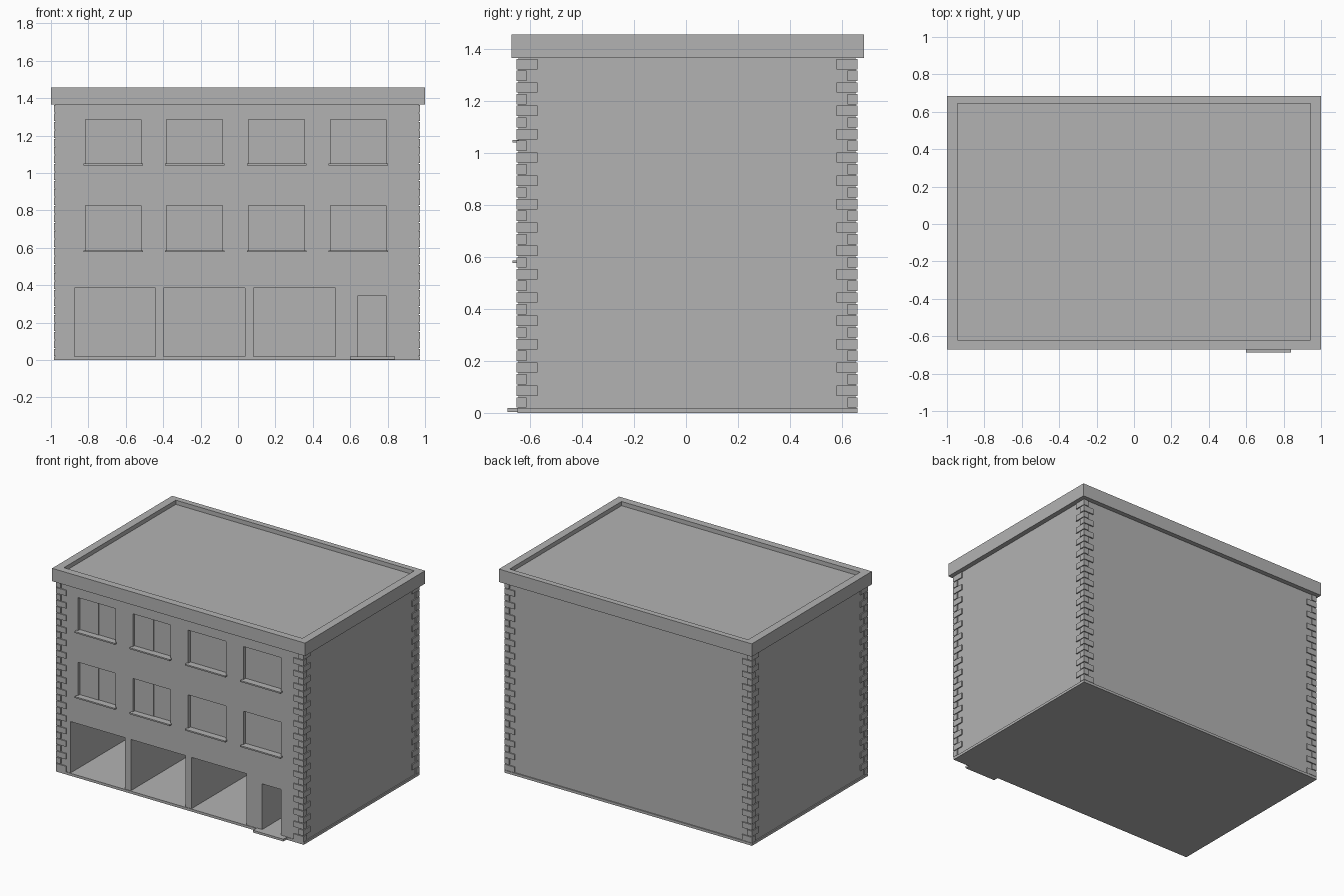
import bpy
import bmesh
from mathutils import Matrix, Vector

if "Cube" in bpy.data.objects:
    bpy.data.objects.remove(bpy.data.objects["Cube"], do_unlink=True)

stone = bpy.data.materials.new("grey_stone")
stone.use_nodes = True
stone.diffuse_color = (0.45, 0.45, 0.45, 1)
stone.node_tree.nodes["Principled BSDF"].inputs["Base Color"].default_value = stone.diffuse_color


def boxes(name, spans):
    """One object made of boxes, each given as (x0, x1, y0, y1, z0, z1)."""
    bm = bmesh.new()
    for x0, x1, y0, y1, z0, z1 in spans:
        centre = Vector((x0 + x1, y0 + y1, z0 + z1)) / 2
        size = Matrix.Diagonal((x1 - x0, y1 - y0, z1 - z0, 1))
        bmesh.ops.create_cube(bm, size=1, matrix=Matrix.Translation(centre) @ size)
    mesh = bpy.data.meshes.new(name)
    bm.to_mesh(mesh)
    bm.free()
    mesh.materials.append(stone)
    ob = bpy.data.objects.new(name, mesh)
    bpy.context.collection.objects.link(ob)
    return ob


def cut(ob, spans):
    """Carve boxes out of an object."""
    cutter = boxes("cutter", spans)
    cutter.hide_render = True
    mod = ob.modifiers.new("openings", "BOOLEAN")
    mod.operation = "DIFFERENCE"
    mod.solver = "EXACT"
    mod.object = cutter
    bpy.context.view_layer.objects.active = ob
    bpy.ops.object.modifier_apply(modifier=mod.name)
    bpy.data.objects.remove(cutter, do_unlink=True)


# Overall extents: corner stones stand slightly proud of the walls
LEFT, RIGHT, FRONT, BACK = -0.984, 0.974, -0.652, 0.66
PROUD = 0.008
FLOOR, EAVES = 0.018, 1.365
wall_front = FRONT + PROUD

# Openings
window_x = [(-0.815, -0.518), (-0.381, -0.083), (0.057, 0.355), (0.494, 0.791)]
window_z = [(0.585, 0.825), (1.05, 1.287)]
bays = [(-0.873, -0.442), (-0.397, 0.037), (0.083, 0.52)]
door = (0.641, 0.791)
recess = 0.025

windows = [(x0, x1, FRONT - 0.1, wall_front + recess, z0, z1)
           for x0, x1 in window_x for z0, z1 in window_z]
rooms = [(x0, x1, FRONT - 0.1, BACK - 0.06, FLOOR, 0.385) for x0, x1 in bays]
hall = (*door, FRONT - 0.1, BACK - 0.06, FLOOR, 0.345)

# Walls with deep ground floor bays and shallow window recesses
walls = boxes("walls", [(LEFT + PROUD, RIGHT - PROUD, wall_front, BACK - PROUD, 0.01, EAVES + 0.02)])
cut(walls, windows + rooms + [hall])

# Base slab and doorstep
boxes("base_slab", [(LEFT, RIGHT, wall_front - 0.004, BACK, 0, FLOOR)])
boxes("doorstep", [(0.6, 0.84, -0.687, wall_front, 0.003, FLOOR + 0.001)])

# Window sills
boxes("window_sills", [(x0 - 0.01, x1 + 0.01, -0.667, wall_front + recess, z0 - 0.009, z0 + 0.001)
                       for x0, x1 in window_x for z0, z1 in window_z])

# Overlapping sashes in the two left columns
boxes("window_sashes", [(x0, (x0 + x1) / 2, wall_front + recess - 0.004, wall_front + recess + 0.001, z0, z1)
                        for x0, x1 in window_x[:2] for z0, z1 in window_z])

# Corner stones, alternating long and short on each face
COURSES = 30
pitch = (EAVES - FLOOR) / COURSES
stones = []
for i in range(COURSES):
    lx, ly = (0.08, 0.039) if i % 2 == 0 else (0.038, 0.081)
    z = FLOOR + i * pitch
    for x0, x1 in ((LEFT, LEFT + lx), (RIGHT - lx, RIGHT)):
        for y0, y1 in ((FRONT, FRONT + ly), (BACK - ly, BACK)):
            stones.append((x0, x1, y0, y1, z + 0.002, z + pitch - 0.003))
corner_stones = boxes("corner_stones", stones)
# Keep the bays clear where long stones reach into the shell
cut(corner_stones, [rooms[0]])

# Roof with a raised parapet rim
roof = boxes("parapet_roof", [(-1, 1, -0.671, 0.685, EAVES, 1.457)])
cut(roof, [(-0.943, 0.943, -0.619, 0.644, 1.427, 1.6)])
